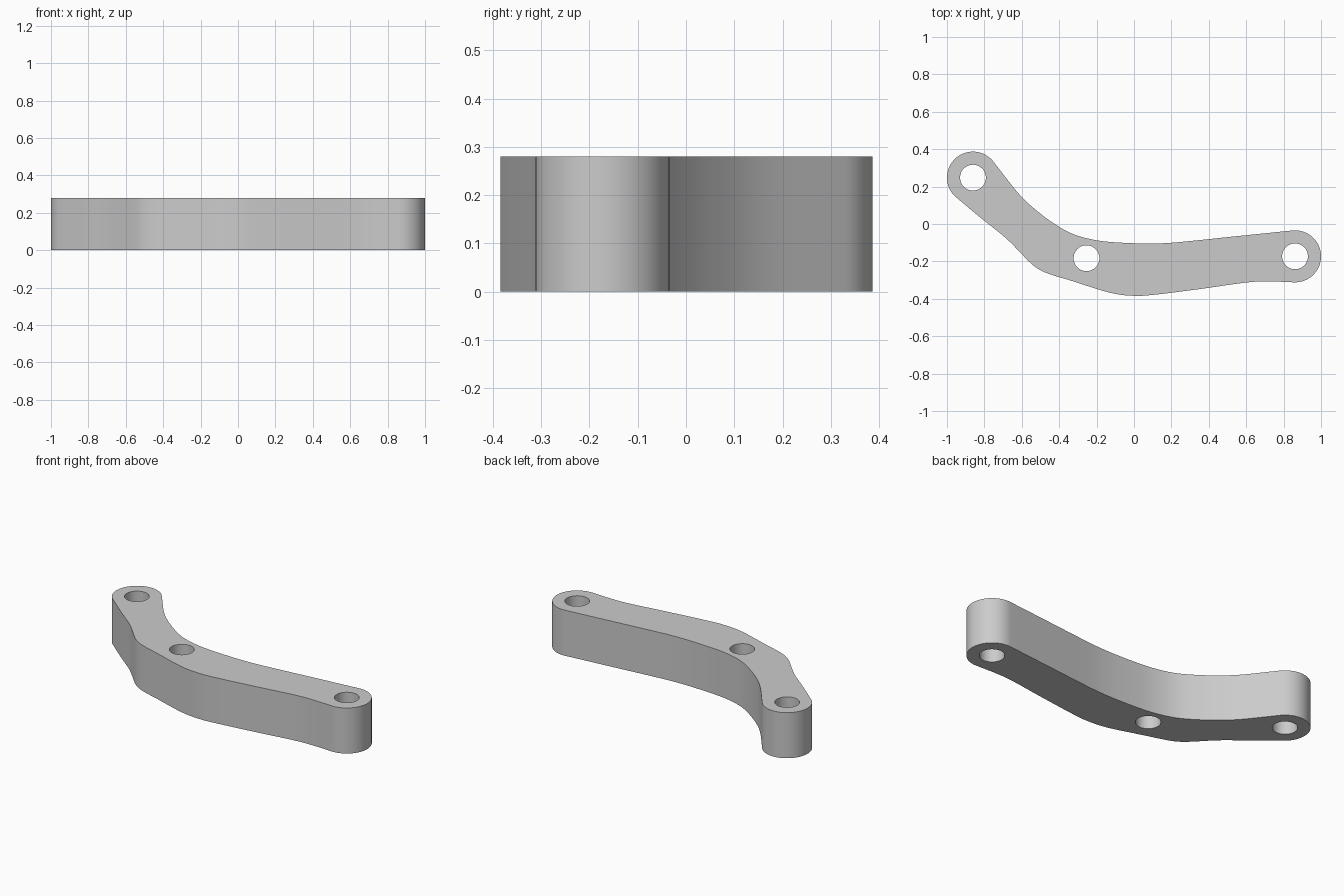
import bpy, bmesh
from math import radians, cos, sin
from mathutils import Vector

if "Cube" in bpy.data.objects:
    bpy.data.objects.remove(bpy.data.objects["Cube"])

HEIGHT = 0.28
END_R, HOLE_R = 0.139, 0.069
LEFT, MID, RIGHT = (-0.861, 0.248), (-0.254, -0.183), (0.861, -0.173)


def arc(c, r, a0, a1, n):
    return [Vector((c[0] + r * cos(radians(a0 + (a1 - a0) * i / n)),
                    c[1] + r * sin(radians(a0 + (a1 - a0) * i / n)))) for i in range(n + 1)]


def smooth_path(pts, steps=6):
    """Catmull-Rom curve through the inner points, end points excluded."""
    p = [Vector(q) for q in pts]
    p = [2 * p[0] - p[1]] + p + [2 * p[-1] - p[-2]]
    out = []
    for i in range(1, len(p) - 2):
        a, b, c, d = p[i - 1:i + 3]
        for k in range(steps):
            t = k / steps
            out.append(0.5 * (2 * b + (c - a) * t + (2 * a - 5 * b + 4 * c - d) * t * t
                              + (3 * b - a - 3 * c + d) * t ** 3))
    return out[1:]


# Rounded ends and the two long curved flanks
right_end = arc(RIGHT, END_R, 97, -92, 36)
left_end = arc(LEFT, END_R, 225, 35, 36)
inner = [left_end[-1], (-0.61, 0.155), (-0.50, 0.055), (-0.40, -0.015), (-0.33, -0.052),
         (-0.25, -0.077), (-0.15, -0.094), (0, -0.103), (0.12, -0.104), (0.25, -0.096),
         (0.56, -0.064), right_end[0]]
outer = [right_end[-1], (0.72, -0.307), (0.60, -0.313), (0.35, -0.348), (0.12, -0.377),
         (0, -0.384), (-0.13, -0.367), (-0.34, -0.302), (-0.43, -0.275), (-0.50, -0.247),
         (-0.56, -0.202), (-0.68, -0.08), (-0.82, 0.033), left_end[0]]
outline = smooth_path(inner) + right_end + smooth_path(outer) + left_end

# Filled profile with three through holes
curve = bpy.data.curves.new("lever_profile", 'CURVE')
curve.dimensions = '2D'
curve.fill_mode = 'BOTH'
curve.extrude = HEIGHT / 2
loops = [outline] + [arc(c, HOLE_R, 0, 360, 48)[:-1] for c in (LEFT, MID, RIGHT)]
for loop in loops:
    s = curve.splines.new('POLY')
    s.points.add(len(loop) - 1)
    for pt, co in zip(s.points, loop):
        pt.co = (co.x, co.y, 0, 1)
    s.use_cyclic_u = True

# Solid bent lever arm
lever = bpy.data.objects.new("bent_lever_arm", curve)
bpy.context.collection.objects.link(lever)
bpy.context.view_layer.objects.active = lever
lever.select_set(True)
bpy.ops.object.convert(target='MESH')
lever = bpy.context.object
bm = bmesh.new()
bm.from_mesh(lever.data)
bmesh.ops.remove_doubles(bm, verts=bm.verts, dist=1e-5)
bmesh.ops.translate(bm, verts=bm.verts, vec=(0, 0, HEIGHT / 2))
bmesh.ops.recalc_face_normals(bm, faces=bm.faces)
bm.to_mesh(lever.data)
bm.free()
bpy.ops.object.shade_smooth_by_angle(angle=radians(30))
